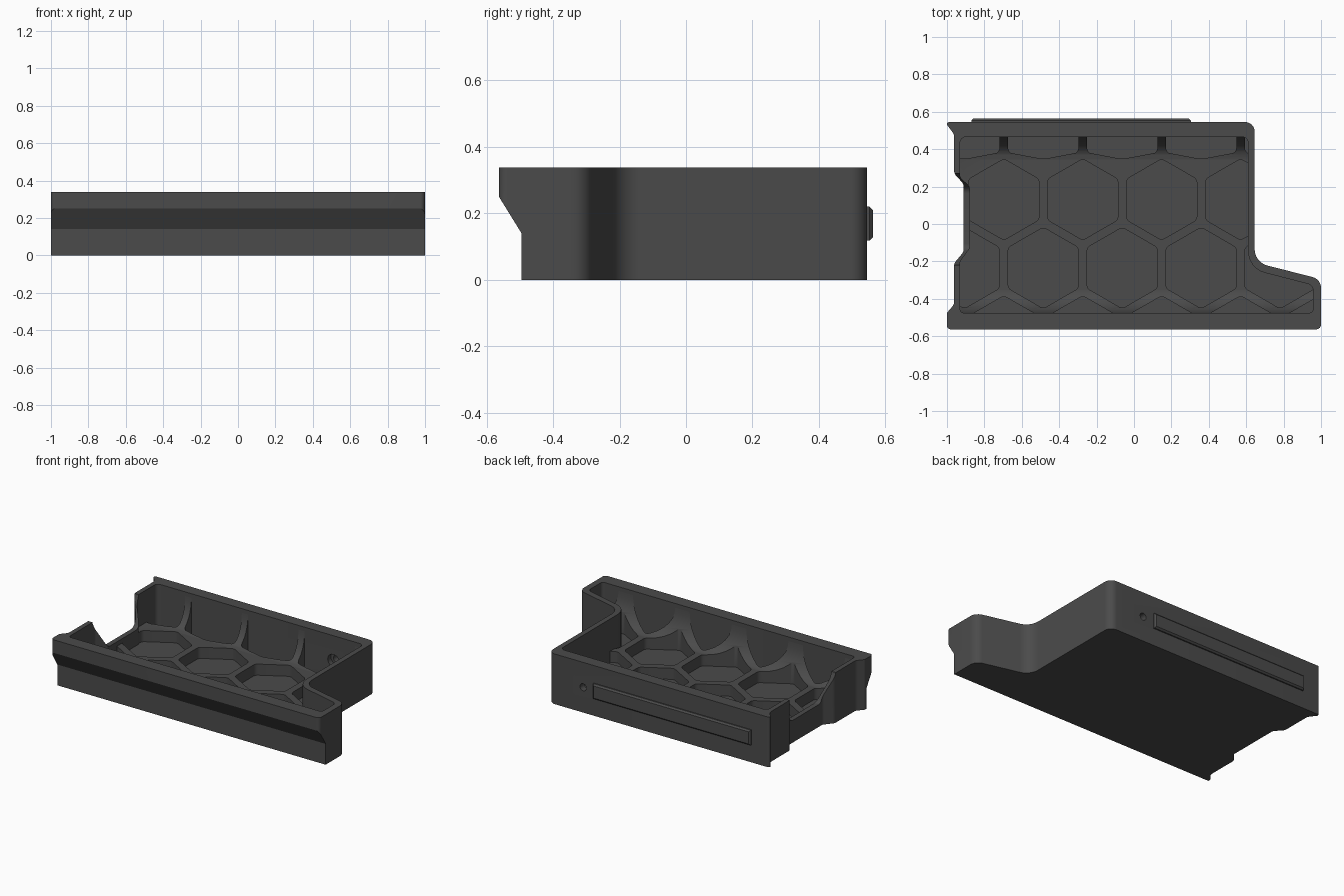
import bpy, bmesh, math
from mathutils import Vector

if "Cube" in bpy.data.objects:
    bpy.data.objects.remove(bpy.data.objects["Cube"])

mat = bpy.data.materials.new("dark_grey")
mat.diffuse_color = (0.07, 0.07, 0.07, 1)
mat.use_nodes = True
mat.node_tree.nodes["Principled BSDF"].inputs["Base Color"].default_value = mat.diffuse_color


def rounded(points, steps=6):
    """Round the corners of a polygon given as (x, y, radius)."""
    out, n = [], len(points)
    for i, (x, y, r) in enumerate(points):
        p = Vector((x, y))
        if r == 0:
            out.append(p)
            continue
        a = (Vector(points[i - 1][:2]) - p).normalized()
        b = (Vector(points[(i + 1) % n][:2]) - p).normalized()
        half = a.angle(b) / 2
        t = r / math.tan(half)
        c = p + (a + b).normalized() * (r / math.sin(half))
        u, v = p + a * t - c, p + b * t - c
        for k in range(steps + 1):
            f = k / steps
            d = (u * (1 - f) + v * f).normalized() * r
            out.append(c + d)
    return out


def prism(name, loops, lo, hi, axis="z"):
    """Extrude closed loops along z, x (loops in y,z) or y (loops in x,z)."""
    place = {"z": lambda p, h: (p[0], p[1], h),
             "x": lambda p, h: (h, p[0], p[1]),
             "y": lambda p, h: (p[0], h, p[1])}[axis]
    bm = bmesh.new()
    for loop in loops:
        a = [bm.verts.new(place(p, lo)) for p in loop]
        b = [bm.verts.new(place(p, hi)) for p in loop]
        bm.faces.new(a)
        bm.faces.new(b)
        for i in range(len(loop)):
            j = (i + 1) % len(loop)
            bm.faces.new((a[i], a[j], b[j], b[i]))
    bmesh.ops.recalc_face_normals(bm, faces=bm.faces)
    me = bpy.data.meshes.new(name)
    bm.to_mesh(me)
    bm.free()
    me.materials.append(mat)
    ob = bpy.data.objects.new(name, me)
    bpy.context.collection.objects.link(ob)
    return ob


def activate(ob):
    bpy.ops.object.select_all(action="DESELECT")
    ob.select_set(True)
    bpy.context.view_layer.objects.active = ob


def combine(ob, tool, op="DIFFERENCE"):
    activate(ob)
    m = ob.modifiers.new("combine", "BOOLEAN")
    m.operation, m.solver, m.object = op, "EXACT", tool
    bpy.ops.object.modifier_apply(modifier=m.name)
    bpy.data.objects.remove(tool)


def circle(x, z, r, n=20):
    return [(x + r * math.cos(2 * math.pi * i / n),
             z + r * math.sin(2 * math.pi * i / n)) for i in range(n)]


# Tray body
outer = rounded([(-1, 0.545, 0.012), (-1, 0.53, 0), (-0.962, 0.48, 0.04),
                 (-0.962, 0.27, 0.04), (-0.912, 0.215, 0.03), (-0.912, -0.15, 0.03),
                 (-0.962, -0.21, 0.04), (-0.962, -0.43, 0.04), (-1, -0.475, 0.01),
                 (-1, -0.563, 0.02), (1, -0.563, 0.025), (1, -0.295, 0.06),
                 (0.645, -0.205, 0.09), (0.645, 0.545, 0.05)])
body = prism("tray_body", [outer], 0, 0.338)

# Inner cavity outline
inner_pts = [(-0.93, 0.465, 0.03), (-0.93, 0.25, 0.03), (-0.878, 0.2, 0.03),
             (-0.878, -0.13, 0.03), (-0.93, -0.2, 0.03), (-0.93, -0.475, 0.02),
             (0.957, -0.475, 0.02), (0.957, -0.327, 0.035), (0.61, -0.238, 0.12),
             (0.61, 0.465, 0.03)]
inner = rounded(inner_pts)
combine(body, prism("cavity", [inner], 0.045, 0.5))

# Undercut below the front lip
combine(body, prism("undercut", [[(-0.7, -0.1), (-0.495, -0.1), (-0.495, 0.14),
                                  (-0.563, 0.25), (-0.7, 0.25)]], -1.2, 1.2, "x"))

# Lowered opening in the left wall
combine(body, prism("side_opening", [rounded([
    (0.27, 0.5, 0), (0.27, 0.33, 0), (0.19, 0.15, 0.04),
    (-0.13, 0.15, 0.04), (-0.22, 0.33, 0), (-0.22, 0.5, 0)])], -1.2, -0.85, "x"))

# Screw hole through the back wall with an inner counterbore
combine(body, prism("hole", [circle(0.385, 0.17, 0.024)], 0.4, 0.7, "y"))
combine(body, prism("counterbore", [circle(0.385, 0.17, 0.042)], 0.4, 0.5, "y"))

# Honeycomb ribs with curved ramps up the front and back walls
ribs = prism("honeycomb_ribs", [inner], 0.03, 0.12)


def ramp(wall, sign, right):
    r_y, r_z = 0.12, 0.19
    prof = [(wall + sign * 0.002, 0.04), (wall - sign * r_y, 0.04)]
    for k in range(9):
        a = math.pi / 2 * k / 8
        prof.append((wall - sign * r_y * (1 - math.sin(a)),
                     0.12 + r_z * (1 - math.cos(a))))
    prof.append((wall + sign * 0.002, 0.12 + r_z))
    return prism("ramp", [prof], -0.932, right, "x")


combine(ribs, ramp(0.465, 1, 0.612), "UNION")
combine(ribs, ramp(-0.475, -1, 0.959), "UNION")

# Hexagonal cells cut through the ribs
cells, pitch, radius = [], 0.422, 0.217
for row in range(4):
    cy = 0.497 - row * 0.366
    for col in range(6):
        cx = -0.907 + col * pitch + (pitch / 2 if row % 2 else 0)
        pts = [(cx + radius * math.sin(math.pi / 3 * k),
                cy + radius * math.cos(math.pi / 3 * k), 0.03) for k in range(6)]
        loop = rounded(pts, 3)
        if row == 0:
            loop = [(p[0], max(p[1], 0.35)) for p in loop]
        cells.append(loop)
combine(ribs, prism("cells", cells, -0.1, 0.6))
combine(ribs, prism("counterbore", [circle(0.385, 0.17, 0.042)], 0.4, 0.5, "y"))

# Raised label plate on the back, chamfered outer edge
plate = prism("back_plate", [[(-0.87, 0.118), (0.305, 0.118),
                              (0.305, 0.22), (-0.87, 0.22)]], 0.54, 0.563, "y")
bm = bmesh.new()
bm.from_mesh(plate.data)
rim = [e for e in bm.edges if all(v.co.y > 0.55 for v in e.verts)]
bmesh.ops.bevel(bm, geom=rim, offset=0.01, segments=1, affect="EDGES")
bm.to_mesh(plate.data)
bm.free()

for ob in (body, ribs, plate):
    activate(ob)
    bpy.ops.object.shade_smooth_by_angle(angle=math.radians(30))
